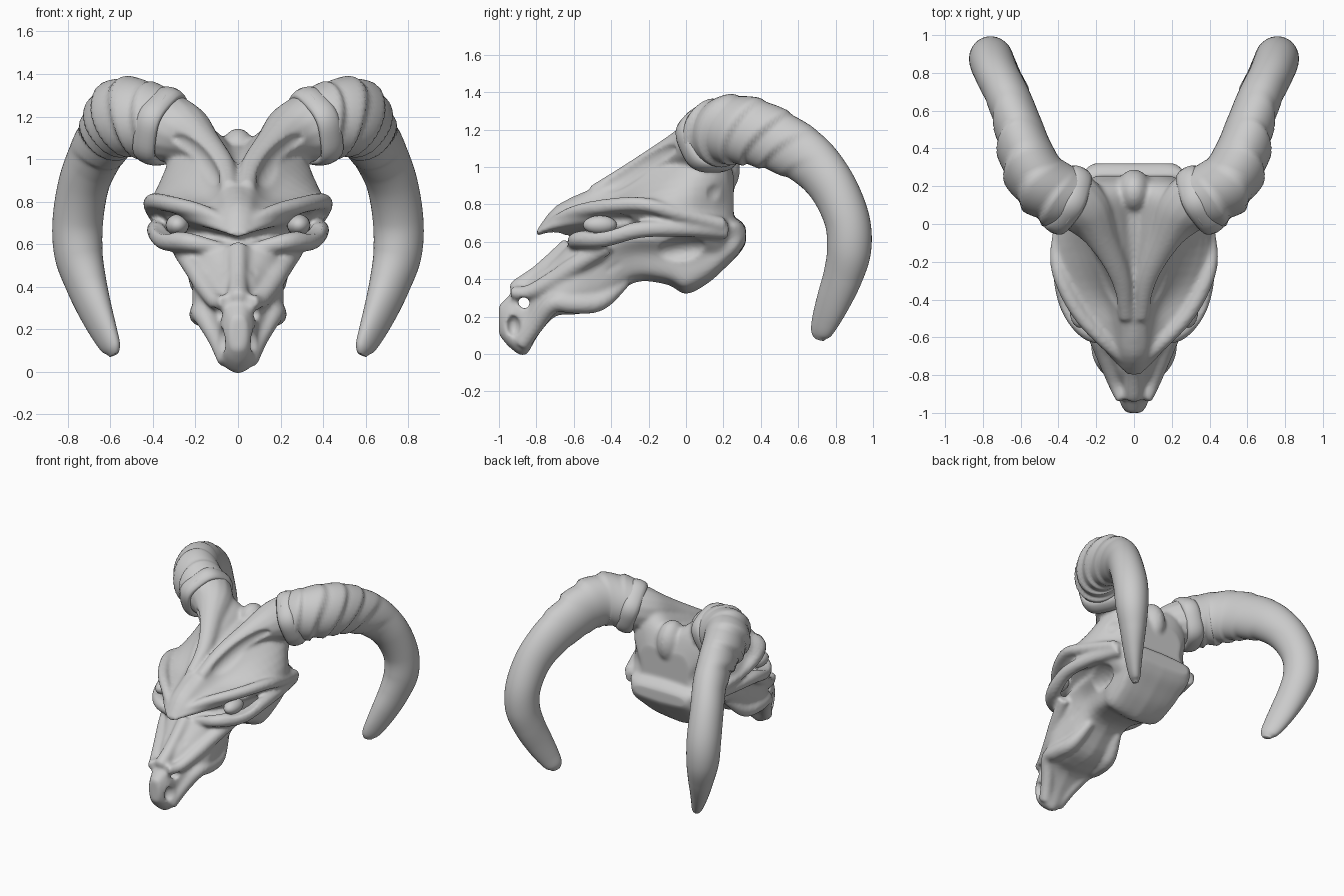
import bpy, bmesh, math
from mathutils import Vector, Matrix

if "Cube" in bpy.data.objects:
    bpy.data.objects.remove(bpy.data.objects["Cube"])


def spline(rows, n):
    """Catmull-Rom resampling of rows of numbers."""
    out = []
    for i in range(len(rows) - 1):
        a, b, c, d = (rows[max(i - 1, 0)], rows[i], rows[i + 1], rows[min(i + 2, len(rows) - 1)])
        for k in range(n):
            t = k / n
            out.append([q + .5 * t * (r - p + t * (2*p - 5*q + 4*r - s + t * (3*(q - r) + s - p)))
                        for p, q, r, s in zip(a, b, c, d)])
    return out + [list(rows[-1])]


def skin(bm, rings):
    """Join rings of points into a closed shell."""
    vs = [[bm.verts.new(p) for p in r] for r in rings]
    n = len(vs[0])
    faces = [bm.faces.new((a[i], a[(i + 1) % n], b[(i + 1) % n], b[i]))
             for a, b in zip(vs, vs[1:]) for i in range(n)]
    faces += [bm.faces.new(vs[0]), bm.faces.new(vs[-1])]
    bmesh.ops.recalc_face_normals(bm, faces=faces)


def loft(bm, sections):
    """Symmetric shell from (y, half outline top to bottom)."""
    rows = spline([[y] + [c for p in pts for c in p] for y, pts in sections], 4)
    rings = []
    for row in rows:
        half = spline([row[i:i + 2] for i in range(1, len(row), 2)], 4)
        full = half + [[-x, z] for x, z in half[-2:0:-1]]
        rings.append([(x, row[0], z) for x, z in full])
    skin(bm, rings)


def tube(bm, path, sides=(1, -1)):
    """Bony ridge along (x, y, z, radius) points, on both sides."""
    pts = spline(path, 5)
    for s in sides:
        rings = []
        for i, p in enumerate(pts):
            t = Vector(pts[min(i + 1, len(pts) - 1)][:3]) - Vector(pts[max(i - 1, 0)][:3])
            q = t.to_track_quat('Z', 'Y')
            ring = [Vector(p[:3]) + q @ Vector((math.cos(a), math.sin(a), 0)) * p[3]
                    for a in (k * math.tau / 14 for k in range(14))]
            rings.append([(v.x * s, v.y, v.z) for v in ring])
        skin(bm, rings)


def ball(bm, c, r, sides=(1, -1), tilt=0):
    for s in sides:
        m = (Matrix.Translation((c[0] * s, c[1], c[2])) @ Matrix.Rotation(tilt, 4, 'X')
             @ Matrix.Diagonal((*r, 1)))
        bmesh.ops.create_uvsphere(bm, u_segments=20, v_segments=12, radius=1, matrix=m)


def finish(bm, name):
    me = bpy.data.meshes.new(name)
    bm.to_mesh(me)
    bm.free()
    for p in me.polygons:
        p.use_smooth = True
    ob = bpy.data.objects.new(name, me)
    bpy.context.collection.objects.link(ob)
    return ob


bm = bmesh.new()
# Forehead shield and braincase
loft(bm, [
    (-.80, [(0, .66), (.02, .655), (.03, .65), (.04, .645), (.03, .64), (.02, .635), (0, .63)]),
    (-.70, [(0, .79), (.05, .77), (.08, .74), (.13, .70), (.12, .67), (.06, .66), (0, .65)]),
    (-.55, [(0, .86), (.06, .85), (.12, .79), (.24, .76), (.22, .70), (.12, .66), (0, .60)]),
    (-.40, [(0, .91), (.06, .94), (.16, .83), (.33, .79), (.29, .72), (.15, .60), (0, .50)]),
    (-.20, [(0, .98), (.10, 1.04), (.24, .93), (.41, .80), (.36, .72), (.20, .60), (0, .50)]),
    (.00, [(0, 1.02), (.15, 1.13), (.31, .99), (.40, .80), (.36, .68), (.23, .55), (0, .42)]),
    (.13, [(0, 1.04), (.2, 1.18), (.32, 1.0), (.33, .80), (.35, .68), (.22, .52), (0, .45)]),
    (.21, [(0, 1.03), (.20, 1.10), (.28, .97), (.25, .80), (.30, .68), (.20, .52), (0, .52)]),
    (.255, [(0, .93), (.14, .95), (.20, .87), (.19, .76), (.24, .67), (.15, .60), (0, .59)])])


# Muzzle and jaw: y, top, bottom, top width, mid width, low width
def oval(y, t, b, w1, w2, w3):
    h = t - b
    return (y, [(0, t), (w1, t - .08 * h), (w2, t - .45 * h), (w3, b + .12 * h), (0, b)])


loft(bm, [oval(*r) for r in (
    (-1.0, .26, .10, .03, .04, .03), (-.94, .32, .03, .05, .08, .06),
    (-.86, .39, -.01, .06, .09, .07), (-.79, .45, .10, .08, .13, .11),
    (-.70, .52, .20, .10, .18, .18), (-.60, .61, .21, .15, .21, .19),
    (-.46, .66, .24, .22, .21, .17), (-.28, .66, .38, .25, .20, .15),
    (-.10, .66, .37, .28, .22, .18), (.00, .67, .32, .30, .24, .20),
    (.12, .69, .38, .30, .25, .21), (.22, .72, .47, .28, .26, .22),
    (.28, .72, .53, .24, .26, .22), (.32, .68, .59, .18, .22, .18))])

# Horn cores and flat centre of the forehead
tube(bm, [(.04, -.5, .86, .04), (.07, -.3, .96, .06), (.17, -.08, 1.07, .09),
          (.25, .06, 1.12, .14), (.34, .13, 1.15, .165), (.40, .15, 1.17, .15)])
tube(bm, [(0, -.6, .78, .06), (0, -.3, .89, .07), (0, .0, .97, .08), (0, .15, 1.0, .08)], (1,))
# Brow ledges and lower eye rims
tube(bm, [(0, -.77, .665, .02), (.15, -.63, .745, .035), (.30, -.46, .785, .04),
          (.40, -.24, .80, .04), (.39, -.04, .75, .04), (.33, .2, .69, .04)])
tube(bm, [(.08, -.60, .58, .03), (.23, -.58, .61, .045), (.34, -.44, .62, .05),
          (.385, -.24, .665, .045), (.36, .0, .67, .045), (.30, .22, .66, .05)])
# Cheek folds, tooth rows and front bones
tube(bm, [(.27, -.42, .57, .04), (.20, -.58, .48, .05), (.15, -.70, .40, .05),
          (.10, -.84, .33, .04), (.06, -.93, .33, .035)])
tube(bm, [(.12, -.32, .39, .03), (.16, -.46, .28, .05), (.175, -.6, .27, .055),
          (.165, -.71, .27, .05), (.10, -.80, .16, .045), (.05, -.88, .05, .045)])
tube(bm, [(0, -.62, .58, .05), (0, -.78, .44, .045), (0, -.9, .35, .05), (0, -.93, .33, .03)], (1,))
# Crown bump at the back of the head
ball(bm, (0, .17, .99), (.095, .12, .155), (1,))
skull = finish(bm, "skull")

# Hollows: eye sockets, nostrils, forehead grooves, jaw sides
bm = bmesh.new()
ball(bm, (.34, -.45, .70), (.10, .17, .05), tilt=.1)
ball(bm, (0, -.865, .275), (.2, .032, .035), (1,), tilt=.5)
ball(bm, (.09, -.925, .15), (.055, .04, .06))
ball(bm, (.085, -.77, .50), (.035, .07, .05), tilt=.7)
tube(bm, [(.11, -.50, .88, .02), (.145, -.40, .92, .06), (.21, -.26, 1.01, .07),
          (.28, -.12, 1.08, .05), (.30, -.05, 1.10, .01)])
ball(bm, (.36, -.06, .54), (.16, .20, .085), tilt=.15)
ball(bm, (.28, -.36, .47), (.09, .18, .06), tilt=.5)
ball(bm, (.40, .22, .86), (.12, .13, .10))
cut = finish(bm, "hollow_cutter")
cut.hide_render = True
cut.hide_set(True)


def remesh(size):
    m = skull.modifiers.new("blend", 'REMESH')
    m.mode, m.voxel_size, m.use_smooth_shade = 'VOXEL', size, True


remesh(.013)
b = skull.modifiers.new("hollows", 'BOOLEAN')
b.operation, b.object, b.solver = 'DIFFERENCE', cut, 'EXACT'
remesh(.011)
s = skull.modifiers.new("soften", 'SMOOTH')
s.factor, s.iterations = .5, 4

# Eye bumps deep in the sockets
bm = bmesh.new()
ball(bm, (.285, -.46, .69), (.055, .09, .05))
finish(bm, "eyes")

# Curved horns: x, y, z, width, depth
path = spline([
    (.34, .13, 1.15, .165, .17), (.42, .17, 1.18, .165, .175), (.51, .25, 1.20, .155, .18),
    (.565, .37, 1.185, .14, .175), (.605, .51, 1.13, .122, .16), (.66, .66, 1.04, .115, .145),
    (.72, .78, .90, .115, .13), (.752, .86, .72, .118, .122), (.75, .872, .56, .112, .12),
    (.715, .84, .42, .092, .11), (.67, .79, .29, .07, .098), (.625, .745, .18, .05, .08),
    (.595, .72, .115, .036, .06), (.583, .713, .08, .018, .03)], 12)
rings, outward = [], Vector((.87, -.5, 0))
for i, p in enumerate(path):
    t = (Vector(path[min(i + 1, len(path) - 1)][:3]) - Vector(path[max(i - 1, 0)][:3])).normalized()
    n = (outward - t * outward.dot(t)).normalized()
    side = t.cross(n)
    u, ring = i / (len(path) - 1), []
    for k in range(40):
        a = k * math.tau / 40
        # Stepped growth ridges on the outer face, fading toward the tip
        fade = max(0, min(1, (.42 - u) / .12)) * (.5 + .5 * math.cos(a)) ** 1.3
        step = (u * 15 + .6 * math.sin(a)) % 1
        f = 1 + fade * (.17 * min(step / .75, (1 - step) / .25) - .02)
        ring.append(Vector(p[:3]) + f * (n * math.cos(a) * p[3] + side * math.sin(a) * p[4]))
    rings.append(ring)
bm = bmesh.new()
skin(bm, rings)
horns = finish(bm, "horns")

# Collars at the horn bases
bm = bmesh.new()
q = Vector((.85, .42, .3)).to_track_quat('Z', 'Y')
rings = []
for k in range(48):
    a = k * math.tau / 48
    d = Vector((math.cos(a), math.sin(a), 0))
    r = .16 + .006 * math.sin(5 * a)
    rings.append([Vector((.36, .13, 1.15)) + q @ (d * (r + .03 * math.cos(c)) + Vector((0, 0, .06 * math.sin(c))))
                  for c in (j * math.tau / 12 for j in range(12))])
vs = [[bm.verts.new(p) for p in r] for r in rings]
for i in range(48):
    for j in range(12):
        bm.faces.new((vs[i][j], vs[(i + 1) % 48][j], vs[(i + 1) % 48][(j + 1) % 12], vs[i][(j + 1) % 12]))
bmesh.ops.recalc_face_normals(bm, faces=bm.faces)
collars = finish(bm, "horn_collars")

for ob in (horns, collars):
    m = ob.modifiers.new("mirror", 'MIRROR')
    m.use_axis[0] = True
